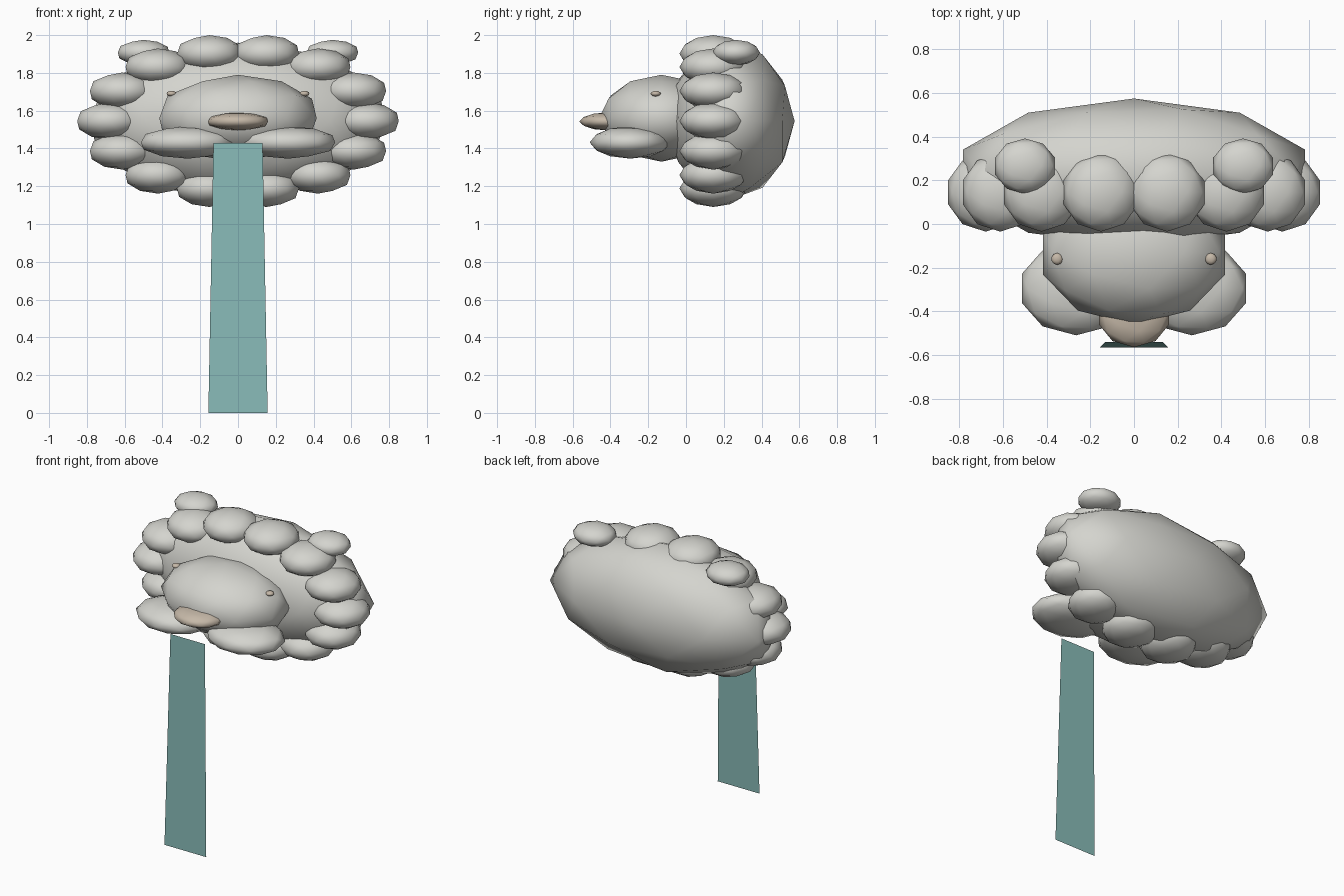
import bpy
from math import cos, sin, tau, radians

cube = bpy.data.objects.get("Cube")
if cube:
    bpy.data.objects.remove(cube, do_unlink=True)


def make_material(name, rgb):
    mat = bpy.data.materials.new(name)
    mat.use_nodes = True
    color = (*rgb, 1.0)
    mat.diffuse_color = color
    mat.node_tree.nodes["Principled BSDF"].inputs["Base Color"].default_value = color
    return mat


stone = make_material("pale stone", (0.66, 0.66, 0.62))
tan = make_material("tan stone", (0.56, 0.48, 0.39))
water = make_material("teal water", (0.25, 0.50, 0.48))


def blob(name, center, radii, mat):
    """Squashed low-poly ball with soft shading."""
    bpy.ops.mesh.primitive_ico_sphere_add(subdivisions=2, radius=1, location=center)
    obj = bpy.context.object
    obj.name = name
    obj.scale = radii
    bpy.ops.object.transform_apply(location=False, rotation=False, scale=True)
    bpy.ops.object.shade_smooth_by_angle(angle=radians(68))
    obj.data.materials.append(mat)
    return obj


# Back of the head and face
blob("head_back", (0, 0.235, 1.545), (0.825, 0.34, 0.415), stone)
blob("face", (0, -0.13, 1.56), (0.438, 0.33, 0.23), stone)
blob("nose", (0, -0.415, 1.543), (0.168, 0.15, 0.048), tan)

# Ring of mane tufts
TUFTS = 14
for i in range(TUFTS):
    a = tau * i / TUFTS
    blob(f"mane_tuft_{i + 1}", (0.68 * cos(a), 0.145, 1.545 + 0.366 * sin(a)),
         (0.18, 0.18, 0.098), stone)

# Paired parts
for side, s in (("left", 1), ("right", -1)):
    blob(f"{side}_cheek", (0.265 * s, -0.295, 1.432), (0.262, 0.215, 0.086), stone)
    blob(f"{side}_ear", (0.5 * s, 0.265, 1.907), (0.143, 0.127, 0.068), stone)
    blob(f"{side}_eye", (0.352 * s, -0.16, 1.69), (0.027, 0.027, 0.015), tan)

# Falling sheet of water, spreading slightly towards the bottom
sheet = bpy.data.meshes.new("water_sheet")
sheet.from_pydata([(-0.157, -0.565, 0), (0.157, -0.565, 0),
                   (0.13, -0.54, 1.43), (-0.13, -0.54, 1.43)], [], [(0, 1, 2, 3)])
sheet.materials.append(water)
bpy.context.collection.objects.link(bpy.data.objects.new("water_sheet", sheet))
